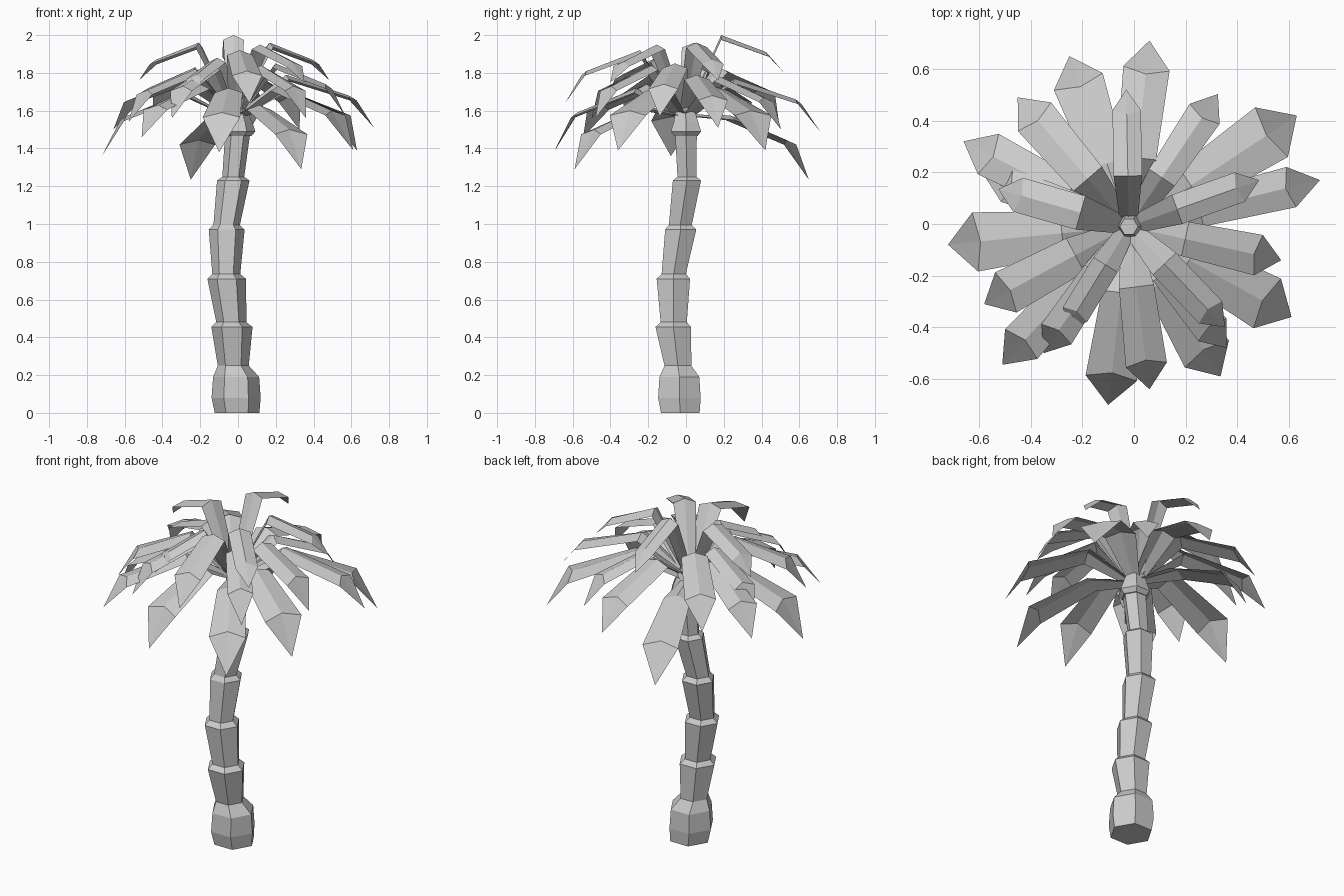
import bpy, bmesh, math
from mathutils import Vector


def make_object(name, bm):
    bmesh.ops.recalc_face_normals(bm, faces=bm.faces[:])
    mesh = bpy.data.meshes.new(name)
    bm.to_mesh(mesh)
    bm.free()
    obj = bpy.data.objects.new(name, mesh)
    bpy.context.collection.objects.link(obj)
    return obj


def lofted_rings(name, rings, sides=6):
    """Six-sided skin over rings of (x, y, z, radius)."""
    bm = bmesh.new()
    loops = []
    for x, y, z, r in rings:
        angles = [2 * math.pi * i / sides for i in range(sides)]
        loops.append([bm.verts.new((x + r * math.cos(a), y + r * math.sin(a), z)) for a in angles])
    for lo, hi in zip(loops, loops[1:]):
        for i in range(sides):
            j = (i + 1) % sides
            bm.faces.new((lo[i], lo[j], hi[j], hi[i]))
    bm.faces.new(loops[0][::-1])
    bm.faces.new(loops[-1])
    return make_object(name, bm)


def frond(name, tip, half_width, rise, bend, base_z, shoulder):
    """Folded leaf: raised rib, two lower edges, steep pointed tip."""
    tip = Vector(tip)
    root = Vector((-0.02, -0.01, 0))
    flat = Vector((tip.x, tip.y, 0)) - root
    side = Vector((-flat.y, flat.x, 0)).normalized()
    bm = bmesh.new()
    # (distance along, rib height, half width, edge drop, edge lead)
    stations = [(0.05, base_z, 0.035, 0.01, 0.0),
                (0.37, tip.z + rise, half_width * shoulder, 0.025, 0.0),
                (0.82, tip.z + bend, half_width, 0.025, 0.03)]
    rows = []
    for t, z, w, drop, lead in stations:
        rib = root + flat * t + Vector((0, 0, z))
        edge = root + flat * (t + lead) + Vector((0, 0, z - drop))
        rows.append([bm.verts.new(p) for p in (edge - side * w, rib, edge + side * w)])
    for a, b in zip(rows, rows[1:]):
        for i in (0, 1):
            bm.faces.new((a[i], a[i + 1], b[i + 1], b[i]))
    apex = bm.verts.new(tip)
    for i in (0, 1):
        bm.faces.new((rows[-1][i], rows[-1][i + 1], apex))
    return make_object(name, bm)


# Trunk: bulb foot, then stacked flared segments along a gentle bend
lofted_rings("trunk", [
    (-0.005, -0.03, 0.00, 0.118), (-0.01, -0.035, 0.08, 0.130),
    (-0.01, -0.035, 0.19, 0.122), (-0.025, -0.043, 0.25, 0.082),
    (-0.032, -0.067, 0.455, 0.109), (-0.035, -0.065, 0.48, 0.080),
    (-0.06, -0.067, 0.71, 0.102), (-0.062, -0.065, 0.735, 0.074),
    (-0.06, -0.028, 0.97, 0.095), (-0.06, -0.030, 0.995, 0.070),
    (-0.025, 0.005, 1.23, 0.086), (-0.025, 0.005, 1.25, 0.058),
    (-0.003, 0.000, 1.47, 0.066)])

# Crown: collar and bud that the fronds grow from
lofted_rings("crown", [
    (0.0, 0.0, 1.465, 0.070), (0.0, 0.0, 1.49, 0.092), (0.0, 0.0, 1.54, 0.075),
    (-0.02, -0.01, 1.68, 0.035)])

# Fronds: (tip x, y, z) and half width for each tier
lower = [(0.63, 0.42, 1.39, 0.115), (0.61, -0.36, 1.39, 0.11), (0.335, -0.59, 1.29, 0.10),
         (-0.10, -0.70, 1.38, 0.10), (-0.72, -0.08, 1.36, 0.115), (-0.25, 0.65, 1.235, 0.10)]
middle = [(0.72, 0.17, 1.51, 0.08), (0.57, -0.14, 1.57, 0.08), (-0.51, -0.545, 1.46, 0.085),
          (-0.58, -0.31, 1.54, 0.088), (-0.66, 0.32, 1.50, 0.088), (-0.45, 0.49, 1.55, 0.085),
          (0.06, 0.71, 1.49, 0.09), (0.325, 0.503, 1.50, 0.07), (0.06, -0.64, 1.64, 0.08),
          (-0.35, -0.50, 1.56, 0.07), (0.36, -0.48, 1.56, 0.07), (-0.575, 0.18, 1.55, 0.07)]
upper = [(-0.03, 0.52, 1.80, 0.055), (0.352, -0.40, 1.75, 0.062), (0.485, 0.17, 1.76, 0.06),
         (-0.525, 0.135, 1.76, 0.068), (-0.265, -0.41, 1.68, 0.055)]

for tier, fronds, shape in (("lower", lower, (0.34, 0.21, 1.58, 0.75)),
                            ("middle", middle, (0.28, 0.17, 1.60, 0.85)),
                            ("upper", upper, (0.20, 0.11, 1.62, 1.0))):
    for n, (x, y, z, w) in enumerate(fronds, 1):
        frond(f"{tier}_frond_{n}", (x, y, z), w, *shape)
